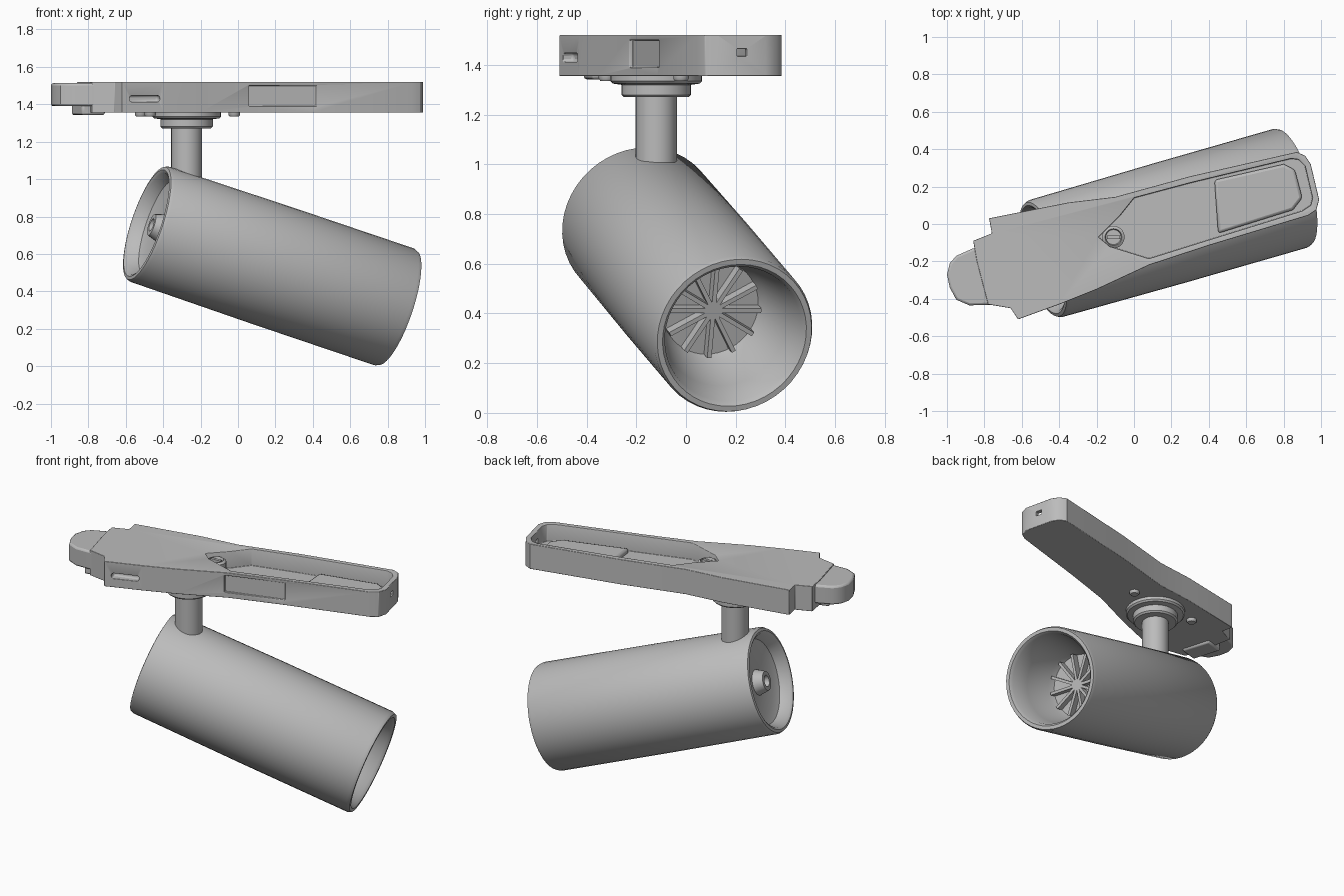
import bpy, bmesh, math
from mathutils import Vector, Matrix

cube = bpy.data.objects.get("Cube")
if cube:
    bpy.data.objects.remove(cube, do_unlink=True)

GREY = (0.5, 0.5, 0.5, 1)
mat = bpy.data.materials.new("satin grey")
mat.use_nodes = True
mat.diffuse_color = GREY
mat.node_tree.nodes["Principled BSDF"].inputs["Base Color"].default_value = GREY


def finish(bm, name, matrix=Matrix(), bevel=0, angle=35):
    """Turn a bmesh into a shaded object."""
    bmesh.ops.recalc_face_normals(bm, faces=bm.faces[:])
    me = bpy.data.meshes.new(name)
    bm.to_mesh(me)
    bm.free()
    me.transform(matrix)
    me.materials.append(mat)
    ob = bpy.data.objects.new(name, me)
    bpy.context.collection.objects.link(ob)
    if bevel:
        mod = ob.modifiers.new("soft edge", 'BEVEL')
        mod.width, mod.segments, mod.angle_limit = bevel, 2, math.radians(40)
    bpy.ops.object.select_all(action='DESELECT')
    ob.select_set(True)
    bpy.context.view_layer.objects.active = ob
    bpy.ops.object.shade_smooth_by_angle(angle=math.radians(angle))
    return ob


def prism(name, outline, z0, z1, bevel=0):
    bm = bmesh.new()
    face = bm.faces.new([bm.verts.new((x, y, z0)) for x, y in outline])
    ext = bmesh.ops.extrude_face_region(bm, geom=[face])
    verts = [v for v in ext["geom"] if isinstance(v, bmesh.types.BMVert)]
    bmesh.ops.translate(bm, verts=verts, vec=(0, 0, z1 - z0))
    return finish(bm, name, bevel=bevel)


def lathe(name, profile, matrix, steps=40):
    """Revolve (radius, height) points about local z."""
    bm = bmesh.new()
    verts = [bm.verts.new((r, 0, h)) for r, h in profile]
    edges = [bm.edges.new(p) for p in zip(verts, verts[1:])]
    bmesh.ops.spin(bm, geom=verts + edges, axis=(0, 0, 1), cent=(0, 0, 0),
                   angle=math.tau, steps=steps)
    bmesh.ops.remove_doubles(bm, verts=bm.verts[:], dist=0.0005)
    return finish(bm, name, matrix)


def block(name, size, matrix, bevel=0):
    bm = bmesh.new()
    bmesh.ops.create_cube(bm, size=1, matrix=Matrix.Diagonal((*size, 1)))
    return finish(bm, name, matrix, bevel)


def cut(target, cutter):
    cutter.hide_render = True
    mod = target.modifiers.new("cut", 'BOOLEAN')
    mod.operation, mod.object, mod.solver = 'DIFFERENCE', cutter, 'EXACT'
    bpy.context.view_layer.objects.active = target
    bpy.ops.object.modifier_apply(modifier=mod.name)
    bpy.data.objects.remove(cutter, do_unlink=True)


# Lamp body: a tube open at both ends, on a tilted axis
rear, front = Vector((-0.49, -0.19, 0.765)), Vector((0.85, 0.195, 0.312))
axis = front - rear
L = axis.length
frame = Matrix.Translation(rear) @ axis.to_track_quat('Z', 'Y').to_matrix().to_4x4()
lathe("lamp_body", [
    (0, 0.09), (0.2, 0.09), (0.26, 0.07), (0.285, 0.01), (0.3, 0), (0.317, 0.004), (0.325, 0.02),
    (0.33, L / 2), (0.33, L - 0.02), (0.322, L), (0.3, L), (0.285, L - 0.02),
    (0.262, L - 0.15), (0.22, L - 0.33), (0.2, L - 0.37), (0, L - 0.37)], frame, 48)

# Radial fins and hub deep in the front opening
for i in range(12):
    turn = Matrix.Rotation(i * math.tau / 12, 4, 'Z')
    place = Matrix.Translation((0.115, 0, L - 0.345))
    block("lamp_fin", (0.17, 0.018, 0.05), frame @ turn @ place)
lathe("lamp_hub", [(0, L - 0.32), (0.035, L - 0.32), (0.045, L - 0.37)], frame, 16)

# Cable gland in the rear recess
lathe("rear_gland", [(0, 0.06), (0.03, 0.06), (0.035, 0.03), (0.06, 0.03), (0.08, 0.092)], frame, 20)

# Neck and stepped swivel flange
neck = Matrix.Translation((-0.275, -0.12, 0))
lathe("neck", [(0, 0.98), (0.083, 0.98), (0.083, 1.29), (0, 1.29)], neck, 24)
lathe("swivel_flange", [(0, 1.27), (0.13, 1.27), (0.14, 1.28), (0.14, 1.32), (0.175, 1.325),
                        (0.185, 1.335), (0.185, 1.37), (0, 1.37)], neck, 32)

# Mounting plate
plate = prism("mounting_plate", [
    (-0.62, -0.51), (-0.4, -0.43), (-0.2, -0.35), (0.08, -0.22), (0.4, -0.115), (0.93, 0.045),
    (0.975, 0.075), (0.99, 0.13), (0.945, 0.32), (0.915, 0.365), (0.87, 0.385), (0.3, 0.255),
    (-0.1, 0.145), (-0.35, 0.115), (-0.775, 0.03), (-0.76, -0.05), (-0.86, -0.09), (-0.84, -0.2),
    (-0.78, -0.43), (-0.66, -0.45)], 1.355, 1.52)
cut(plate, prism("recess_cutter", [
    (-0.19, -0.07), (-0.13, -0.12), (0.08, -0.185), (0.4, -0.085), (0.9, 0.07), (0.945, 0.1),
    (0.955, 0.14), (0.915, 0.31), (0.88, 0.345), (0.84, 0.35), (0.3, 0.22), (0, 0.14),
    (-0.08, 0.04)], 1.41, 1.6))

# Shallow side panels, oblong slot and end hole
heading = Matrix.Rotation(math.atan2(0.16, 0.53), 4, 'Z')


def at(x, y, z):
    return Matrix.Translation((x, y, z)) @ heading


cut(plate, block("front_panel_cutter", (0.38, 0.02, 0.11), at(0.24, -0.168, 1.445)))
cut(plate, block("slot_cutter", (0.17, 0.07, 0.035), at(-0.5, -0.46, 1.43), 0.012))
cut(plate, block("end_hole_cutter", (0.08, 0.04, 0.03), at(0.965, 0.225, 1.45)))
soft = plate.modifiers.new("soft edge", 'BEVEL')
soft.width, soft.segments, soft.angle_limit = 0.008, 2, math.radians(40)

# Rounded locking tongue at the narrow end
prism("locking_tongue", [
    (-0.7, -0.43), (-0.88, -0.435), (-0.95, -0.405), (-0.985, -0.34), (-1.0, -0.27),
    (-0.985, -0.21), (-0.95, -0.17), (-0.86, -0.13), (-0.7, -0.13)], 1.39, 1.513, 0.012)
block("tongue_clip", (0.13, 0.2, 0.06), at(-0.8, -0.3, 1.372), 0.012)

# Trough liner, screw boss and screw in the recess
prism("recess_liner", [
    (0.45, -0.05), (0.85, 0.075), (0.9, 0.14), (0.86, 0.29), (0.8, 0.32), (0.43, 0.235)],
    1.4, 1.44, 0.015)
boss = Matrix.Translation((-0.11, -0.07, 0))
lathe("screw_boss", [(0, 1.4), (0.06, 1.4), (0.06, 1.49), (0.045, 1.5), (0.04, 1.485),
                     (0, 1.485)], boss, 20)
block("screw_ridge", (0.07, 0.018, 0.02), boss @ Matrix.Translation((0, 0, 1.492)))

# Underside fixing screws beside the flange
for x, y in ((-0.52, -0.06), (-0.47, -0.32), (-0.02, -0.02)):
    lathe("underside_screw", [(0, 1.335), (0.025, 1.335), (0.032, 1.345), (0.032, 1.36)],
          Matrix.Translation((x, y, 0)), 14)
